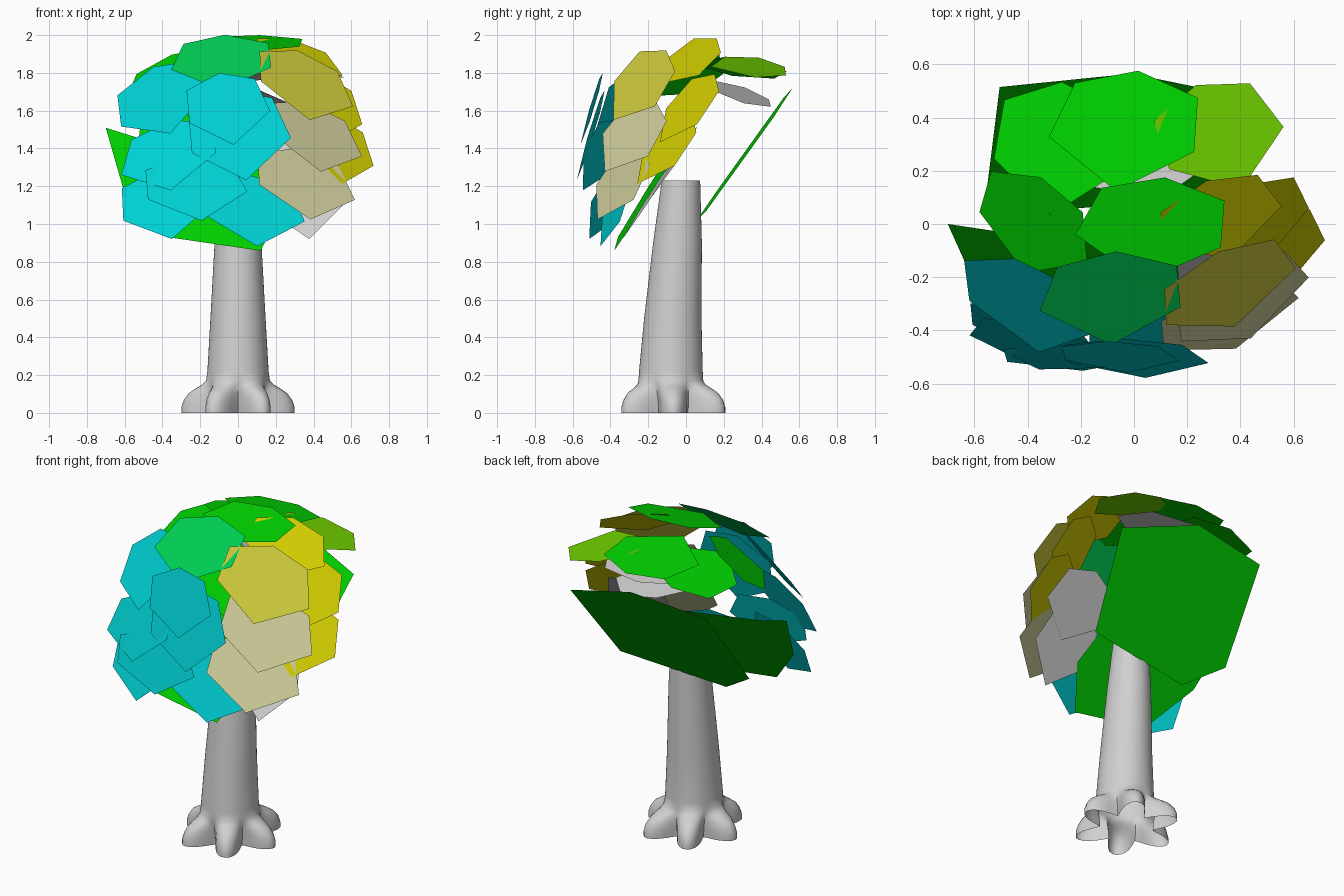
import bpy, bmesh, math
from mathutils import Vector

if "Cube" in bpy.data.objects:
    bpy.data.objects.remove(bpy.data.objects["Cube"])


def material(name, rgb):
    m = bpy.data.materials.new(name)
    m.diffuse_color = (*rgb, 1)
    m.use_nodes = True
    m.node_tree.nodes["Principled BSDF"].inputs["Base Color"].default_value = m.diffuse_color
    return m


GREY = material("grey", (0.63, 0.63, 0.63))
GREEN = material("bright green", (0, 0.63, 0))
EMERALD = material("emerald", (0, 0.61, 0.09))
LIME = material("lime", (0.16, 0.62, 0))
CYAN = material("cyan", (0, 0.64, 0.66))
YELLOW = material("yellow", (0.63, 0.60, 0))
OLIVE = material("olive yellow", (0.61, 0.59, 0.045))
KHAKI = material("khaki", (0.61, 0.60, 0.32))


def make_object(name, verts, faces, mat):
    mesh = bpy.data.meshes.new(name)
    mesh.from_pydata(verts, [], faces)
    mesh.materials.append(mat)
    ob = bpy.data.objects.new(name, mesh)
    bpy.context.collection.objects.link(ob)
    return ob


# Trunk: lofted rings, flaring into six rounded roots; open underneath
SEGMENTS = 72
# height, centre y, radius, root length
RINGS = [(0.0, -0.067, 0.15, 0.15), (0.03, -0.067, 0.152, 0.148),
         (0.07, -0.067, 0.156, 0.13), (0.105, -0.07, 0.16, 0.10),
         (0.13, -0.072, 0.163, 0.06), (0.15, -0.077, 0.165, 0.025),
         (0.17, -0.08, 0.165, 0.004), (0.22, -0.08, 0.162, 0),
         (0.5, -0.07, 0.146, 0), (0.9, -0.045, 0.124, 0),
         (1.23, -0.027, 0.098, 0)]
verts, faces = [], []
for z, cy, r, root in RINGS:
    for i in range(SEGMENTS):
        a = 2 * math.pi * i / SEGMENTS
        rad = r + root * (0.5 + 0.5 * math.cos(6 * a)) ** 0.8
        verts.append((rad * math.cos(a), cy + 1.04 * rad * math.sin(a), z))
for k in range(len(RINGS) - 1):
    for i in range(SEGMENTS):
        j = (i + 1) % SEGMENTS
        b, t = k * SEGMENTS, (k + 1) * SEGMENTS
        faces.append((b + i, b + j, t + j, t + i))
top = (len(RINGS) - 1) * SEGMENTS
faces.append(tuple(range(top, top + SEGMENTS)))
trunk = make_object("trunk", verts, faces, GREY)
bpy.context.view_layer.objects.active = trunk
trunk.select_set(True)
bpy.ops.object.shade_smooth_by_angle(angle=math.radians(50))

# Leaves: flat six-sided plates overlapping like shingles around the crown
CROWN = Vector((0, 0.3, 1.18))
OUTLINE = [(-1, .55), (-.95, -.35), (.1, -1), (1, -.1), (.65, .8), (-.2, 1)]
FRONT = (-0.05, -1, 0.3)
LEFT = (-0.35, -1, 0.45)
RIGHT = (0.68, -1, 0.88)
UNDER = (0.05, -1, 0.65)


def leaf(name, mat, centre, w, h, roll=0, normal=None):
    """Negative w mirrors the outline; roll is in degrees."""
    c = Vector(centre)
    n = (Vector(normal) if normal else c - CROWN).normalized()
    up = Vector((0, 1, 1))
    v = (up - n * n.dot(up)).normalized()
    u = v.cross(n)
    cr, sr = math.cos(math.radians(roll)), math.sin(math.radians(roll))
    pts = []
    for a, b in OUTLINE:
        a, b = a * w, b * h
        pts.append(c + u * (a * cr - b * sr) + v * (a * sr + b * cr))
    order = range(6) if w > 0 else range(5, -1, -1)
    make_object(name, pts, [tuple(order)], mat)


# Front leaves
leaf("front_leaf_right", CYAN, (0.01, -0.505, 1.47), 0.27, 0.25, 0, FRONT)
leaf("front_leaf_upper", CYAN, (-0.05, -0.50, 1.61), 0.22, 0.20, 0, FRONT)
leaf("front_leaf_left", CYAN, (-0.37, -0.46, 1.36), -0.27, 0.20, 5, LEFT)
leaf("front_leaf_upper_left", CYAN, (-0.39, -0.31, 1.66), 0.27, 0.25, 0, (-.62, -1, .84))
leaf("front_leaf_lower_left", CYAN, (-0.37, -0.42, 1.11), 0.26, 0.21, -8, LEFT)
leaf("front_leaf_lower", CYAN, (-0.22, -0.50, 1.19), 0.27, 0.18, 0, (0, -1, .3))
leaf("front_leaf_bottom", CYAN, (0.09, -0.38, 1.07), 0.27, 0.20, 0, (.2, -1, .4))
leaf("front_leaf_top", EMERALD, (-0.09, -0.28, 1.855), -0.27, 0.225, 8, (0, -.64, .77))

# Right-hand leaves
leaf("right_front_leaf_upper", OLIVE, (0.36, -0.24, 1.73), 0.28, 0.23, 0, RIGHT)
leaf("right_front_leaf_middle", KHAKI, (0.41, -0.29, 1.46), 0.28, 0.23, 3, (.72, -1, .88))
leaf("right_front_leaf_lower", KHAKI, (0.36, -0.35, 1.21), 0.28, 0.22, 3, (.5, -1, .7))
leaf("right_leaf_upper", YELLOW, (0.48, 0.01, 1.61), 0.20, 0.23, 0, RIGHT)
leaf("right_leaf_middle", YELLOW, (0.54, -0.11, 1.39), 0.20, 0.23, 0, RIGHT)
leaf("right_leaf_top", YELLOW, (0.33, 0.02, 1.86), 0.24, 0.19, 0, (.35, -.5, .75))
leaf("right_leaf_bottom", GREY, (0.36, -0.20, 1.13), 0.20, 0.25, 0, UNDER)
leaf("right_leaf_inner", GREY, (0.37, -0.06, 1.33), 0.22, 0.22, 0, UNDER)

# Top leaves
leaf("top_leaf_front", GREEN, (0.06, -0.02, 1.955), -0.28, 0.20, 0, (0, -.23, 1))
leaf("top_leaf_back", GREEN, (-0.04, 0.35, 1.88), -0.28, 0.23, 0, (0, .19, 1))
leaf("top_leaf_back_left", GREEN, (-0.28, 0.28, 1.83), 0.25, 0.25, 0, (-.2, .1, 1))
leaf("top_leaf_left", GREEN, (-0.37, -0.01, 1.79), 0.24, 0.21, -10)
leaf("top_leaf_right", LIME, (0.33, 0.33, 1.83), 0.24, 0.21, 0, (.22, .1, 1))
leaf("inner_leaf_upper", GREY, (0.05, 0.29, 1.78), 0.30, 0.21, 0, (0, .1, 1))
leaf("inner_leaf_lower", GREY, (0.0, 0.27, 1.69), 0.28, 0.19, 0, (.15, .27, 1))


def sloping_leaf(name, outline, base, sx, sy):
    """Large leaf given by its plan outline and the slope of its plane."""
    pts = [(x, y, base + sx * x + sy * y) for x, y in outline]
    make_object(name, pts, [tuple(range(len(pts)))], GREEN)


# Two large leaves sloping up and back around the trunk top
sloping_leaf("large_back_leaf", [(-.315, .05), (.38, .11), (.48, .465),
                                 (-.01, .565), (-.505, .515), (-.55, .155)],
             0.93, -0.03, 1.4)
sloping_leaf("large_lower_leaf", [(-.38, -.36), (.12, -.38), (.23, -.23),
                                  (.12, -.07), (-.5, -.03), (-.7, 0), (-.61, -.2)],
             1.45, -0.085, 1.53)
